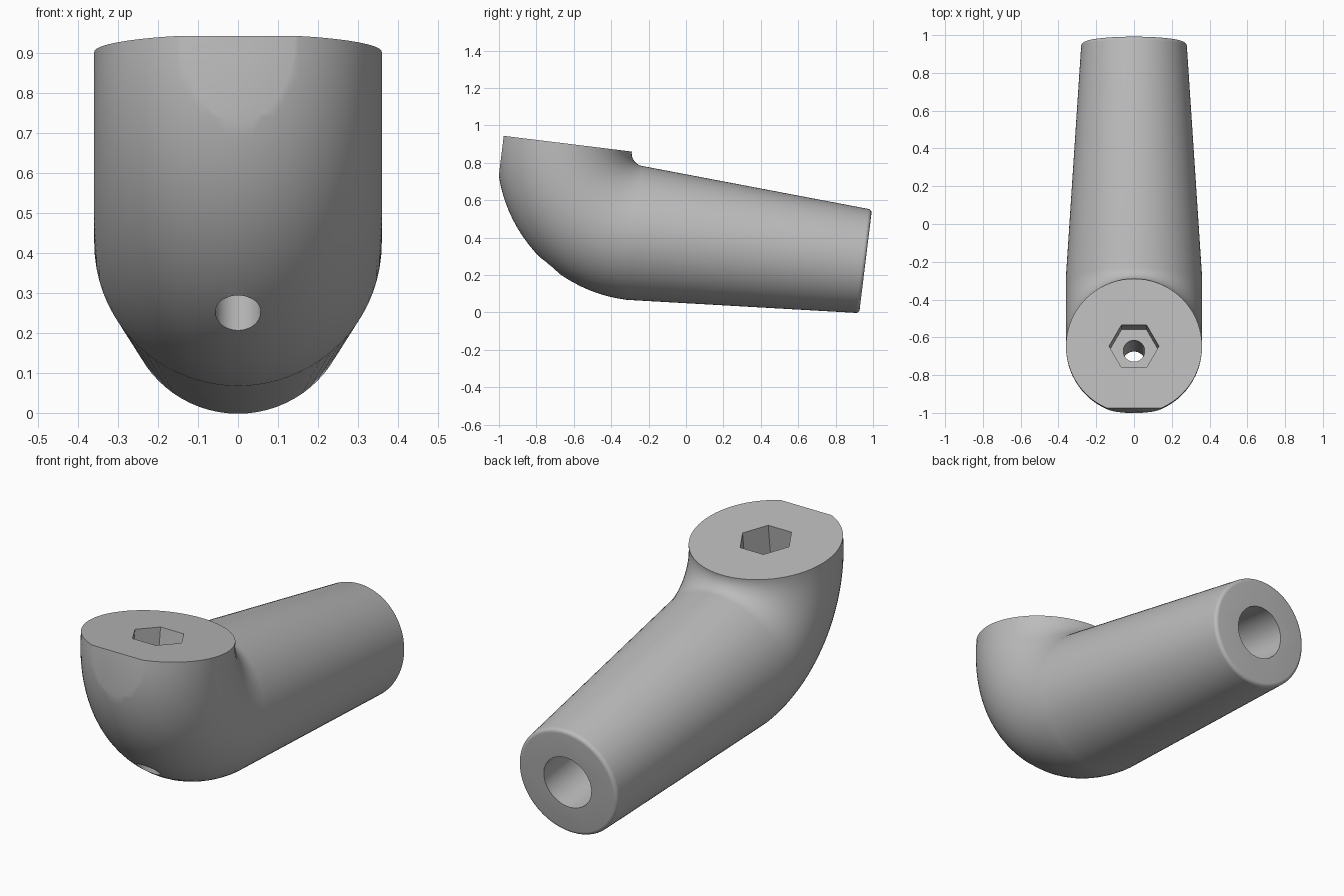
import bpy, bmesh, math
from mathutils import Matrix, Vector

cube = bpy.data.objects.get("Cube")
if cube:
    bpy.data.objects.remove(cube, do_unlink=True)

BEND, RADIUS, END_RADIUS, END_Y, FILLET = 0.43, 0.36, 0.28, 1.672, 0.02
# The whole part leans back; its origin is the centre of the top face
PLACE = Matrix.Translation((0, -0.647, 0.904)) @ Matrix.Rotation(math.radians(-7), 4, 'X')
QUARTER = math.pi / 2

grey = bpy.data.materials.new("light grey")
grey.use_nodes = True
colour = (0.5, 0.5, 0.5, 1)
grey.diffuse_color = colour
grey.node_tree.nodes["Principled BSDF"].inputs["Base Color"].default_value = colour


def make_object(name, bm):
    bmesh.ops.recalc_face_normals(bm, faces=bm.faces[:])
    mesh = bpy.data.meshes.new(name)
    bm.to_mesh(mesh)
    bm.free()
    mesh.materials.append(grey)
    obj = bpy.data.objects.new(name, mesh)
    obj.matrix_world = PLACE
    bpy.context.collection.objects.link(obj)
    return obj


def loft(name, rings, sides):
    """Closed solid through rings of (y, z, lean angle, radius)."""
    bm = bmesh.new()
    loops = []
    for y, z, lean, r in rings:
        side = Vector((0, math.cos(lean), math.sin(lean)))
        loop = []
        for i in range(sides):
            a = math.tau * i / sides
            loop.append(bm.verts.new(Vector((r * math.cos(a), y, z)) + side * r * math.sin(a)))
        loops.append(loop)
    for low, high in zip(loops, loops[1:]):
        for i in range(sides):
            j = (i + 1) % sides
            bm.faces.new((low[i], low[j], high[j], high[i]))
    bm.faces.new(loops[0])
    bm.faces.new(loops[-1])
    return make_object(name, bm)


# Elbow sweeping a quarter turn from the top face into the arm
rings = []
for i in range(25):
    a = QUARTER * i / 24
    rings.append((BEND - BEND * math.cos(a), -BEND * math.sin(a), a, RADIUS))
# Tapered arm with a rounded end
for i in range(7):
    a = QUARTER * i / 6
    rings.append((END_Y - FILLET + FILLET * math.sin(a), -BEND, QUARTER,
                  END_RADIUS - FILLET + FILLET * math.cos(a)))
body = loft("elbow_body", rings, 72)

# Cutters: hexagonal nut pocket, bolt hole, arm bore and front flat
cutters = [
    loft("nut_pocket_cutter", [(0, 0.1, 0, 0.132), (0, -0.21, 0, 0.132)], 6),
    loft("bolt_hole_cutter", [(0, 0.05, 0, 0.057), (0, -1, 0, 0.057)], 32),
    loft("arm_bore_cutter", [(END_Y + 0.1, -BEND, QUARTER, 0.135),
                             (END_Y - 0.8, -BEND, QUARTER, 0.135)], 24),
]
block = bmesh.new()
bmesh.ops.create_cube(block, size=1, matrix=Matrix.Translation((0, -0.83, 0)))
cutters.append(make_object("front_flat_cutter", block))

bpy.ops.object.select_all(action='DESELECT')
bpy.context.view_layer.objects.active = body
body.select_set(True)
for cutter in cutters:
    cutter.hide_render = True
    mod = body.modifiers.new(cutter.name, 'BOOLEAN')
    mod.operation = 'DIFFERENCE'
    mod.solver = 'EXACT'
    mod.object = cutter
    bpy.ops.object.modifier_apply(modifier=mod.name)
    bpy.data.objects.remove(cutter, do_unlink=True)

bpy.ops.object.shade_smooth_by_angle(angle=math.radians(30))
